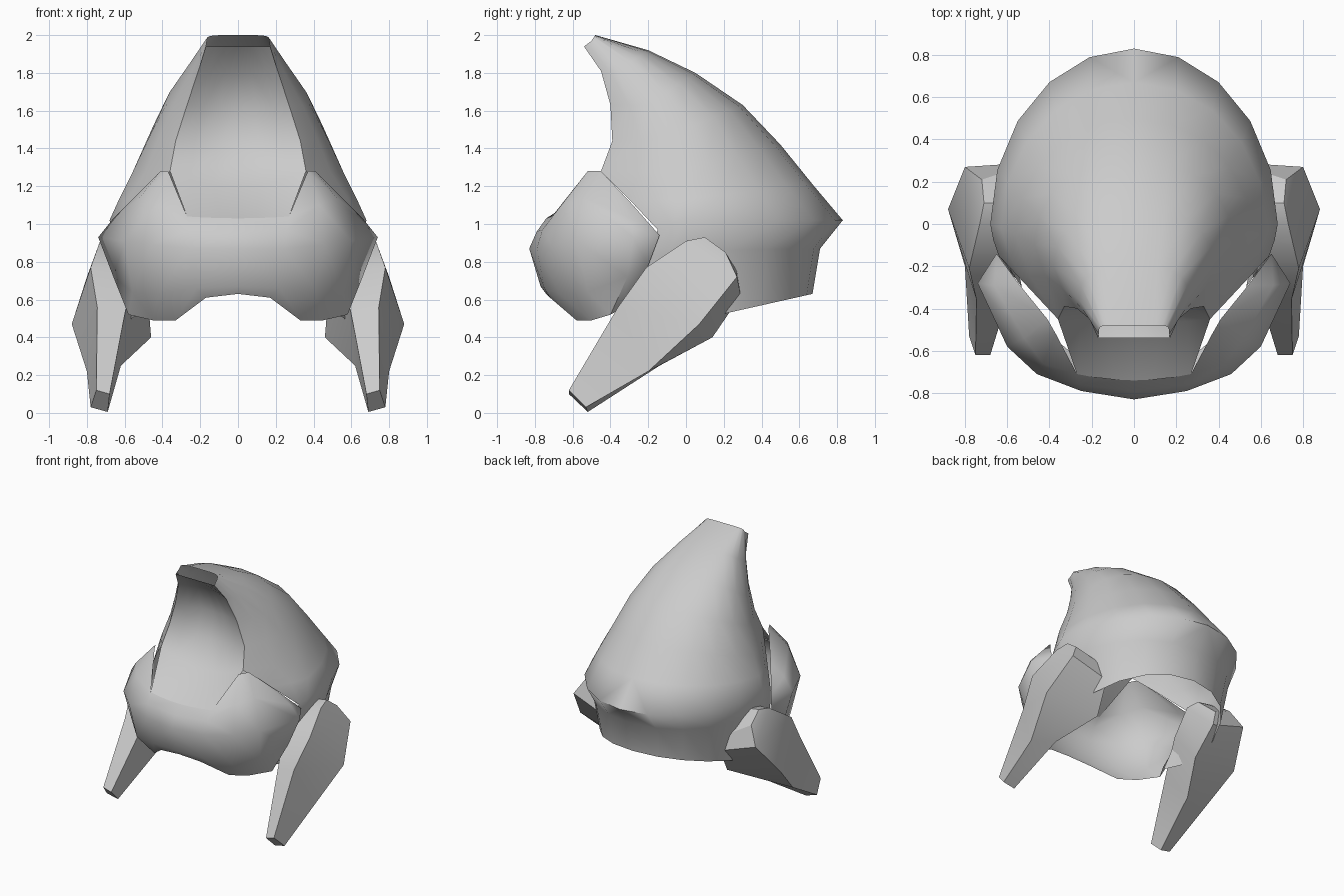
import bpy, bmesh, math
from mathutils import Vector

cube = bpy.data.objects.get("Cube")
if cube:
    bpy.data.objects.remove(cube, do_unlink=True)

grey = bpy.data.materials.new("plain_grey")
grey.use_nodes = True
grey.diffuse_color = (0.6, 0.6, 0.6, 1)
grey.node_tree.nodes["Principled BSDF"].inputs["Base Color"].default_value = (0.6, 0.6, 0.6, 1)


def loft(name, rows, angle, closed=False, core=(0, 0, 0.9)):
    """Skin a grid of points, then mirror it across x."""
    bm = bmesh.new()
    grid = [[bm.verts.new(p) for p in row] for row in rows]
    count = len(grid[0])
    for low, high in zip(grid, grid[1:]):
        for i in range(count if closed else count - 1):
            j = (i + 1) % count
            bm.faces.new((low[i], low[j], high[j], high[i]))
    if closed:
        bm.faces.new(grid[0])
        bm.faces.new(grid[-1])
    bmesh.ops.remove_doubles(bm, verts=bm.verts, dist=0.001)
    bmesh.ops.recalc_face_normals(bm, faces=bm.faces)
    if not closed:
        facing = sum(f.normal.dot(f.calc_center_median() - Vector(core)) for f in bm.faces)
        if facing < 0:
            bmesh.ops.reverse_faces(bm, faces=bm.faces)
    mesh = bpy.data.meshes.new(name)
    bm.to_mesh(mesh)
    bm.free()
    mesh.materials.append(grey)
    obj = bpy.data.objects.new(name, mesh)
    bpy.context.collection.objects.link(obj)
    bpy.ops.object.select_all(action="DESELECT")
    obj.select_set(True)
    bpy.context.view_layer.objects.active = obj
    bpy.ops.object.shade_smooth_by_angle(angle=math.radians(angle))
    mirror = obj.modifiers.new("mirror", "MIRROR")
    mirror.use_clip = True
    mirror.merge_threshold = 0.002
    return obj


# Hood levels: spine (y, z), widest side point, front edge, squareness
levels = [
    ((-0.48, 2.0), (0.165, -0.5, 1.97), (0.17, -0.54, 1.94), 5),
    ((-0.2, 1.92), (0.26, -0.36, 1.81), (0.21, -0.45, 1.81), 2.8),
    ((0.05, 1.8), (0.38, -0.2, 1.63), (0.27, -0.4, 1.63), 2.4),
    ((0.3, 1.63), (0.47, -0.1, 1.46), (0.33, -0.39, 1.44), 2.2),
    ((0.5, 1.42), (0.56, -0.05, 1.27), (0.36, -0.45, 1.28), 2),
    ((0.67, 1.21), (0.63, -0.02, 1.13), (0.5, -0.3, 1.13), 2),
    ((0.83, 1.02), (0.68, 0, 1.02), (0.64, -0.15, 0.97), 2),
    ((0.71, 0.87), (0.64, 0, 0.86), (0.6, -0.2, 0.82), 2.1),
    ((0.67, 0.63), (0.58, 0, 0.48), (0.53, -0.3, 0.52), 2.1),
]


def hood_row(spine, side, edge, power):
    row = []
    steps = 5
    for i in range(steps + 1):
        t = math.pi / 2 * i / steps
        s, c = math.sin(t) ** (2 / power), max(math.cos(t), 0) ** (2 / power)
        row.append((side[0] * s,
                    side[1] + (spine[0] - side[1]) * c,
                    side[2] + (spine[1] - side[2]) * c))
    middle = (Vector(side) + Vector(edge)) / 2
    middle.x += 0.15 * (side[0] - edge[0])
    return row + [middle, edge]


loft("hood", [hood_row(*level) for level in levels], 70)

# Hollow face under the hood, from the hood edge down to the mask
hollow_centres = [(-0.54, 1.94), (-0.39, 1.8), (-0.31, 1.6), (-0.34, 1.39), (-0.47, 1.2)]
hollow_edges = [level[2] for level in levels[:5]]
hollow_centres.append((-0.74, 1.03))
hollow_edges.append((0.27, -0.71, 1.04))


def hollow_row(centre, edge):
    row = []
    for t in (0, 0.35, 0.7, 1):
        k = t ** 2
        row.append((edge[0] * t,
                    centre[0] + (edge[1] - centre[0]) * k,
                    centre[1] + (edge[2] - centre[1]) * k))
    return row


loft("face_hollow", [hollow_row(c, e) for c, e in zip(hollow_centres, hollow_edges)], 60)

# Rounded mask with raised cheeks, rows from the top rim to the chin
mask_rows = [
    [(0, -0.74, 1.03), (0.27, -0.71, 1.04), (0.37, -0.52, 1.28),
     (0.41, -0.45, 1.28), (0.54, -0.29, 1.11), (0.65, -0.14, 0.94)],
    [(0, -0.79, 0.96), (0.26, -0.76, 0.97), (0.43, -0.66, 1.1),
     (0.52, -0.54, 1.14), (0.66, -0.29, 1.03), (0.65, -0.14, 0.94)],
    [(0, -0.83, 0.87), (0.25, -0.79, 0.87), (0.46, -0.71, 0.89),
     (0.6, -0.58, 0.91), (0.74, -0.28, 0.93), (0.65, -0.14, 0.94)],
    [(0, -0.77, 0.67), (0.22, -0.75, 0.66), (0.42, -0.67, 0.63),
     (0.56, -0.52, 0.64), (0.66, -0.31, 0.72), (0.61, -0.2, 0.78)],
    [(0, -0.74, 0.63), (0.17, -0.72, 0.61), (0.33, -0.58, 0.49),
     (0.45, -0.5, 0.49), (0.58, -0.4, 0.52), (0.55, -0.33, 0.56)],
]
loft("mask", mask_rows, 60, core=(0, -0.2, 0.85))

# Side tusks: sections of upper inner, upper outer, lower outer, lower inner
tusk_rows = [
    [(0.68, -0.62, 0.1), (0.75, -0.62, 0.12), (0.78, -0.53, 0.03), (0.69, -0.52, 0.005)],
    [(0.6, -0.36, 0.52), (0.745, -0.36, 0.56), (0.8, -0.2, 0.22), (0.62, -0.14, 0.25)],
    [(0.55, -0.2, 0.75), (0.78, -0.21, 0.77), (0.88, 0.07, 0.47), (0.46, 0.14, 0.4)],
    [(0.5, 0, 0.89), (0.73, 0, 0.91), (0.8, 0.27, 0.72), (0.5, 0.29, 0.62)],
    [(0.52, 0.1, 0.9), (0.71, 0.1, 0.93), (0.72, 0.21, 0.85), (0.54, 0.27, 0.75)],
]
loft("side_tusks", tusk_rows, 32, closed=True)
